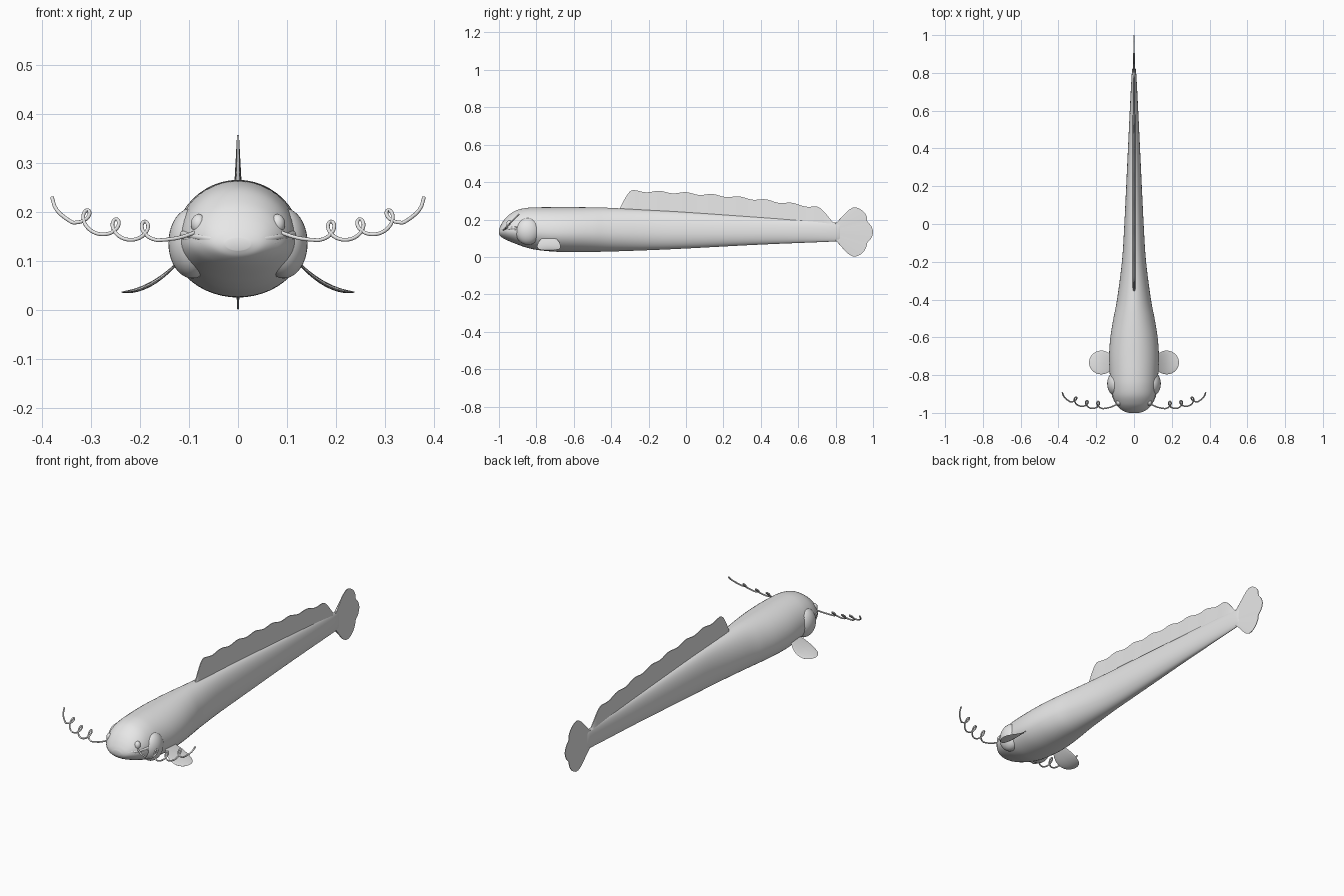
import bpy, bmesh, math
from mathutils import Vector

cube = bpy.data.objects.get("Cube")
if cube:
    bpy.data.objects.remove(cube, do_unlink=True)

skin = bpy.data.materials.new("plain grey skin")
skin.use_nodes = True
grey = (0.8, 0.8, 0.8, 1)
skin.diffuse_color = grey
skin.node_tree.nodes["Principled BSDF"].inputs["Base Color"].default_value = grey


def add_mesh(name, verts, faces, angle=50):
    mesh = bpy.data.meshes.new(name)
    mesh.from_pydata(verts, [], faces)
    bm = bmesh.new()
    bm.from_mesh(mesh)
    bmesh.ops.recalc_face_normals(bm, faces=bm.faces)
    bm.to_mesh(mesh)
    bm.free()
    mesh.materials.append(skin)
    ob = bpy.data.objects.new(name, mesh)
    bpy.context.collection.objects.link(ob)
    bpy.ops.object.select_all(action="DESELECT")
    ob.select_set(True)
    bpy.context.view_layer.objects.active = ob
    bpy.ops.object.shade_smooth_by_angle(angle=math.radians(angle))
    return ob


def spline(points, steps):
    """Smooth path through points of any dimension."""
    p = [Vector(q) for q in points]
    p = [p[0]] + p + [p[-1]]
    out = []
    for a, b, c, d in zip(p, p[1:], p[2:], p[3:]):
        for i in range(steps):
            t = i / steps
            out.append(0.5 * (2 * b + (c - a) * t + (2 * a - 5 * b + 4 * c - d) * t * t
                              + (3 * b - a - 3 * c + d) * t ** 3))
    return out + [p[-1]]


def loft(name, rings):
    """Closed skin over equal rings, capped at both ends."""
    n = len(rings[0])
    faces = [(r * n + i, r * n + (i + 1) % n, (r + 1) * n + (i + 1) % n, (r + 1) * n + i)
             for r in range(len(rings) - 1) for i in range(n)]
    last = (len(rings) - 1) * n
    faces += [tuple(range(n)), tuple(range(last, last + n))]
    return add_mesh(name, [v for ring in rings for v in ring], faces)


def blade(name, pairs, root, tip):
    """Upright fin from (root, edge) pairs in y and z, thinning to its edge."""
    loft(name, [[(root, *a), (tip, *b), (-tip, *b), (-root, *a)] for a, b in pairs])


def ellipsoid(name, centre, radii, bend=None):
    bm = bmesh.new()
    bmesh.ops.create_uvsphere(bm, u_segments=32, v_segments=20, radius=1)
    verts = [Vector([c + r * k for c, r, k in zip(centre, radii, v.co)]) for v in bm.verts]
    faces = [[v.index for v in f.verts] for f in bm.faces]
    bm.free()
    if bend:
        for v in verts:
            v.z += bend(v.x)
    add_mesh(name, verts, faces)


def tube(name, points, radius):
    curve = bpy.data.curves.new(name, "CURVE")
    curve.dimensions = "3D"
    curve.bevel_depth = radius
    curve.bevel_resolution = 3
    curve.use_fill_caps = True
    s = curve.splines.new("POLY")
    s.points.add(len(points) - 1)
    for q, p in zip(s.points, points):
        q.co = (*p, 1)
    ob = bpy.data.objects.new(name, curve)
    bpy.context.collection.objects.link(ob)
    bpy.context.view_layer.update()
    mesh = bpy.data.meshes.new_from_object(ob.evaluated_get(bpy.context.evaluated_depsgraph_get()))
    verts = [v.co.copy() for v in mesh.vertices]
    faces = [list(f.vertices) for f in mesh.polygons]
    bpy.data.objects.remove(ob)
    add_mesh(name, verts, faces)


# Body: y, half width, bottom, widest height, top
stations = [
    (-1, 0.025, 0.122, 0.135, 0.147), (-0.992, 0.052, 0.11, 0.137, 0.167),
    (-0.975, 0.076, 0.098, 0.14, 0.195), (-0.95, 0.097, 0.086, 0.14, 0.222),
    (-0.91, 0.114, 0.07, 0.14, 0.248), (-0.86, 0.123, 0.052, 0.138, 0.261),
    (-0.8, 0.128, 0.038, 0.135, 0.265), (-0.7, 0.132, 0.028, 0.13, 0.266),
    (-0.6, 0.125, 0.026, 0.13, 0.266), (-0.5, 0.109, 0.027, 0.13, 0.265),
    (-0.4, 0.09, 0.029, 0.13, 0.262), (-0.2, 0.064, 0.036, 0.13, 0.251),
    (0, 0.051, 0.045, 0.13, 0.24), (0.4, 0.032, 0.066, 0.13, 0.213),
    (0.78, 0.013, 0.082, 0.132, 0.186), (0.82, 0.006, 0.088, 0.132, 0.178)]
SIDES = 48
rings = []
for y, w, low, mid, top in spline(stations, 6):
    ring = []
    for i in range(SIDES):
        a = math.tau * i / SIDES
        h = top - mid if math.sin(a) > 0 else mid - low
        ring.append((w * math.cos(a), y, mid + h * math.sin(a)))
    rings.append(ring)
loft("body", rings)

# Wavy dorsal fin
pairs = []
for i in range(121):
    y = -0.358 + 1.15 * i / 120
    base = 0.24 - 0.068 * y - 0.012
    edge = 0.341 - 0.06 * y - 0.07 * y * y + 0.005 * math.cos(math.tau * y / 0.142)
    rise = math.sin(min(1, (y + 0.358) / 0.075) * math.pi / 2)
    fall = math.sin(min(1, (0.795 - y) / 0.1) * math.pi / 2)
    pairs.append(((y, base), (y, base + (edge - base) * min(rise, fall))))
blade("dorsal_fin", pairs, 0.008, 0.002)

# Lobed tail fin
tail_edge = spline([
    (0.81, 0.085), (0.838, 0.055), (0.86, 0.022), (0.9, 0.002), (0.94, 0.018),
    (0.963, 0.05), (0.97, 0.078), (0.99, 0.1), (1, 0.133), (0.99, 0.165),
    (0.97, 0.19), (0.965, 0.22), (0.94, 0.25), (0.9, 0.265), (0.86, 0.242),
    (0.838, 0.21), (0.81, 0.182)], 5)
n = len(tail_edge) - 1
blade("tail_fin", [((0.79, 0.092 + 0.084 * i / n), e) for i, e in enumerate(tail_edge)], 0.007, 0.0015)

# Lips following the front of the head
half = [(0, -0.993), (0.03, -0.989), (0.055, -0.982), (0.078, -0.965), (0.097, -0.938), (0.112, -0.905)]
lip_plan = [(-x, y) for x, y in half[:0:-1]] + half
for name, height, curl, radius in (("upper_lip", 0.143, 1.0, 0.007), ("lower_lip", 0.129, 1.7, 0.006)):
    tube(name, spline([(x, y, height + curl * x * x) for x, y in lip_plan], 5), radius)

# Paired parts
for s, side in ((1, "left"), (-1, "right")):
    ellipsoid(side + "_eye", (s * 0.08, -0.945, 0.176), (0.016, 0.016, 0.02))
    ellipsoid(side + "_gill_cover", (s * 0.093, -0.845, 0.137), (0.049, 0.067, 0.072))
    ellipsoid(side + "_pectoral_fin", (s * 0.173, -0.733, 0), (0.065, 0.063, 0.005),
              lambda x: 0.037 + 0.055 * ((0.238 - abs(x)) / 0.11) ** 2)

    # Barbel curling into three loops
    path = [(0.074, -0.945, 0.166), (0.095, -0.957, 0.156), (0.125, -0.97, 0.147)]
    for i in range(73):
        t = math.tau * i / 24
        c = 0.16 + 0.0095 * t
        z = 0.143 + 1.9 * max(0, c - 0.2) ** 2 + 0.019 * (1 - math.cos(t))
        path.append((c + 0.019 * math.sin(t), z - 1.12, z))
    path += [(0.362, -0.924, 0.196), (0.374, -0.908, 0.212), (0.379, -0.892, 0.23)]
    tube(side + "_barbel", [(s * x, y, z) for x, y, z in spline(path, 2)], 0.0038)
